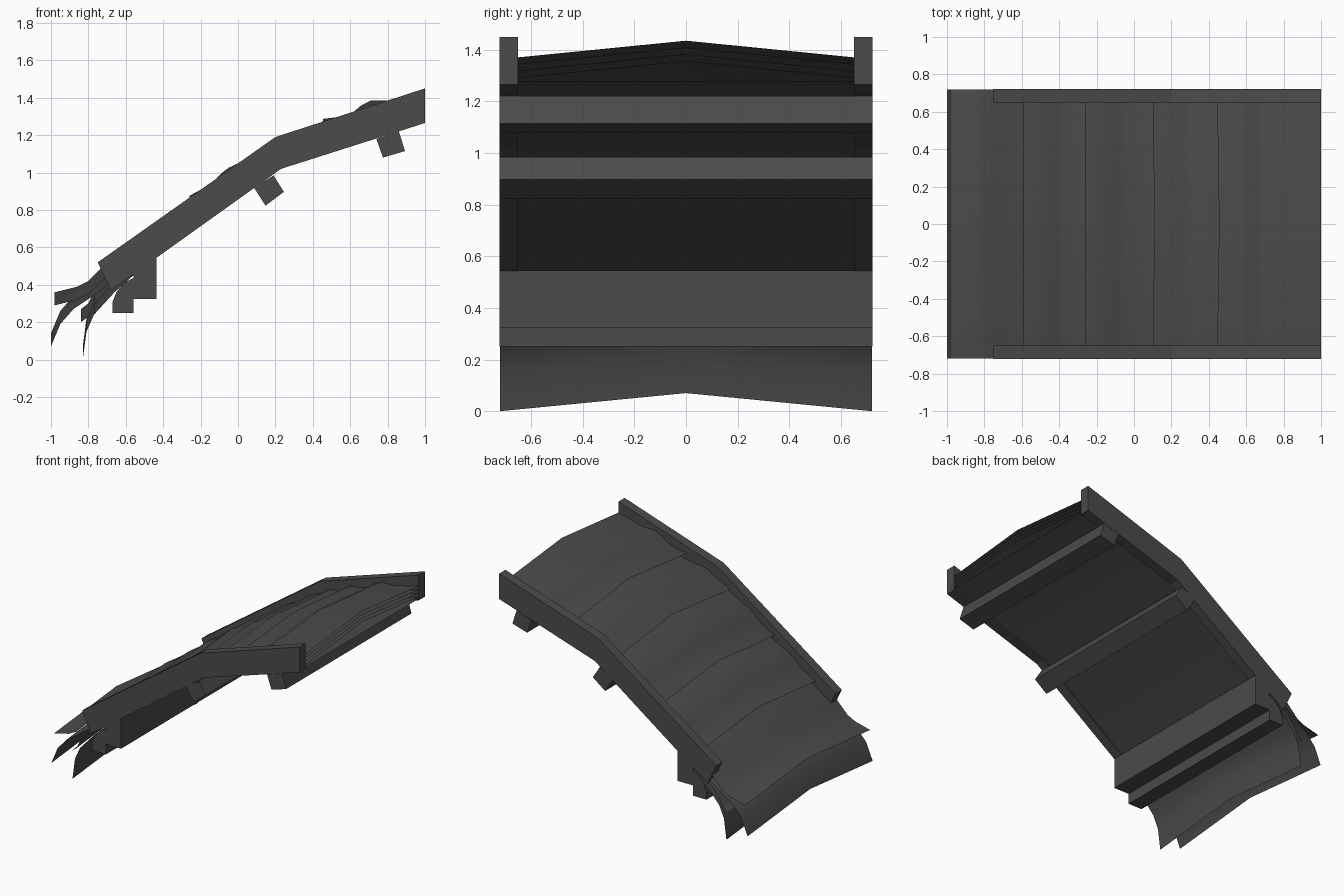
import bpy

if "Cube" in bpy.data.objects:
    bpy.data.objects.remove(bpy.data.objects["Cube"])

dark = bpy.data.materials.new("dark_thatch_and_timber")
dark.diffuse_color = (0.07, 0.07, 0.07, 1)
dark.use_nodes = True
dark.node_tree.nodes["Principled BSDF"].inputs["Base Color"].default_value = dark.diffuse_color


def mesh_object(name, verts, faces, smooth=False):
    me = bpy.data.meshes.new(name)
    me.from_pydata(verts, [], faces)
    me.materials.append(dark)
    for p in me.polygons:
        p.use_smooth = smooth
    me.update()
    ob = bpy.data.objects.new(name, me)
    bpy.context.collection.objects.link(ob)
    return ob


def extrude_y(name, profile, y0, y1):
    """Solid from an (x, z) outline listed clockwise as seen from the front."""
    n = len(profile)
    verts = [(x, y, z) for y in (y0, y1) for x, z in profile]
    faces = [tuple(reversed(range(n))), tuple(range(n, 2 * n))]
    faces += [(i, (i + 1) % n, n + (i + 1) % n, n + i) for i in range(n)]
    return mesh_object(name, verts, faces)


def sheet(name, profile, half, drop=0.065, bow=0.0):
    """Thin sheet along an (x, z) path, creased at y = 0 with lower sides."""
    profile = sorted(profile)
    verts, faces = [], []
    for x, z in profile:
        verts += [(x, -half, z - drop), (min(x + bow, 1), 0, z), (x, half, z - drop)]
    for i in range(len(profile) - 1):
        for j in (0, 1):
            a = 3 * i + j
            faces.append((a, a + 3, a + 4, a + 1))
    return mesh_object(name, verts, faces, smooth=True)


def rail_top(x):
    return 1.19 + (0.325 if x > 0.2 else 0.705) * (x - 0.2)


# Side rails with a bend
rail = [(-0.75, 0.52), (0.2, 1.19), (1, 1.45), (1, 1.265),
        (0.23, 1.02), (-0.68, 0.37)]
for side, y0 in (("front", -0.722), ("back", 0.65)):
    extrude_y(side + "_rail", rail, y0, y0 + 0.072)

# Cross beams
W = 0.722
beams = {
    "upper_beam": [(0.74, 1.18), (0.86, 1.22), (0.893, 1.115), (0.775, 1.08)],
    "middle_beam": [(0.085, 0.92), (0.19, 0.985), (0.245, 0.897), (0.147, 0.823)],
    "lower_beam": [(-0.56, 0.46), (-0.437, 0.545), (-0.437, 0.325), (-0.56, 0.325)],
    "eave_beam": [(-0.67, 0.25), (-0.67, 0.31), (-0.65, 0.36), (-0.61, 0.41),
                  (-0.56, 0.435), (-0.56, 0.25)],
}
for name, profile in beams.items():
    extrude_y(name, profile, -W, W)

# Flat lining below the thatch
sheet("lining", [(-0.66, 0.395), (0.228, 1.03), (1, 1.277)], 0.655, drop=0)

# Overlapping thatch layers: wavy bulge above each lip, then on up under the next
wave = [(0, 0.01), (0.06, 0), (0.13, -0.006), (0.17, 0.01),
        (0.21, 0.012), (0.28, -0.005), (0.36, -0.018)]
for k, (x0, lower, bow) in enumerate(((-0.59, 0.012, 0), (-0.26, 0, 0), (0.1, 0.014, 0.01))):
    deep = -0.015 - 0.026 * (3 - k)
    pts = [(x0 + dx, rail_top(x0 + dx) + d - lower) for dx, d in wave]
    pts += [(x, rail_top(x) + deep) for x in (x0 + 0.5, 0.2, 1) if x >= x0 + 0.5]
    sheet(f"thatch_layer_{k + 1}", pts, 0.655, bow=bow)
sheet("thatch_layer_4", [(0.445, 1.287), (0.51, 1.295), (0.6, 1.318), (0.65, 1.36),
                         (0.7, 1.385), (0.8, 1.385), (1, 1.435)], 0.655, bow=0.01)

# Ragged thatch hanging over the eave
eaves = [
    [(-0.45, 0.69), (-0.59, 0.59), (-0.72, 0.50), (-0.8, 0.42), (-0.86, 0.39), (-0.98, 0.36)],
    [(-0.6, 0.54), (-0.72, 0.45), (-0.79, 0.40), (-0.88, 0.34), (-0.95, 0.26), (-1, 0.14)],
    [(-0.6, 0.53), (-0.7, 0.44), (-0.77, 0.36), (-0.80, 0.30), (-0.84, 0.27)],
    [(-0.56, 0.52), (-0.66, 0.43), (-0.77, 0.31), (-0.81, 0.22), (-0.83, 0.07)],
]
for k, profile in enumerate(eaves):
    sheet(f"eave_thatch_{k + 1}", profile, 0.72, drop=0.07)
